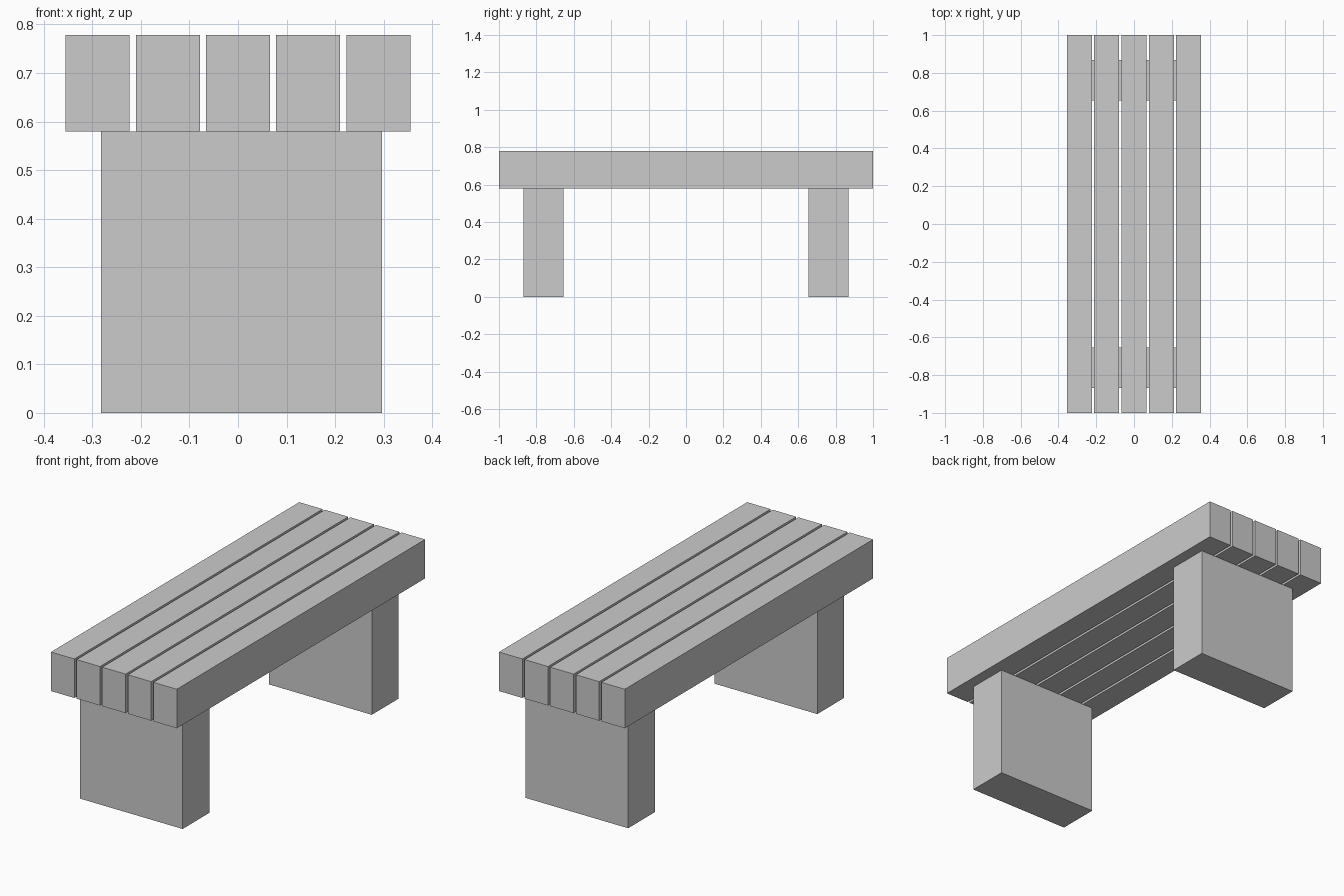
import bpy

if "Cube" in bpy.data.objects:
    bpy.data.objects.remove(bpy.data.objects["Cube"])


def box(name, center, size):
    """Axis-aligned box with the size baked into its mesh."""
    bpy.ops.mesh.primitive_cube_add(size=1, location=center)
    obj = bpy.context.object
    obj.name = name
    obj.scale = size
    bpy.ops.object.transform_apply(location=False, rotation=False, scale=True)
    return obj


SEAT_BOTTOM, SEAT_TOP = 0.579, 0.778
SLAT_WIDTH, SLAT_PITCH = 0.132, 0.1445

# Five long seat slats with narrow gaps
for i in range(5):
    box(f"seat_slat_{i + 1}",
        ((i - 2) * SLAT_PITCH, 0, (SEAT_BOTTOM + SEAT_TOP) / 2),
        (SLAT_WIDTH, 2.0, SEAT_TOP - SEAT_BOTTOM))

# Two block legs, set very slightly off centre in x
for name, side in (("front_leg", -1), ("back_leg", 1)):
    box(name, (0.007, side * 0.762, SEAT_BOTTOM / 2), (0.579, 0.215, SEAT_BOTTOM))
